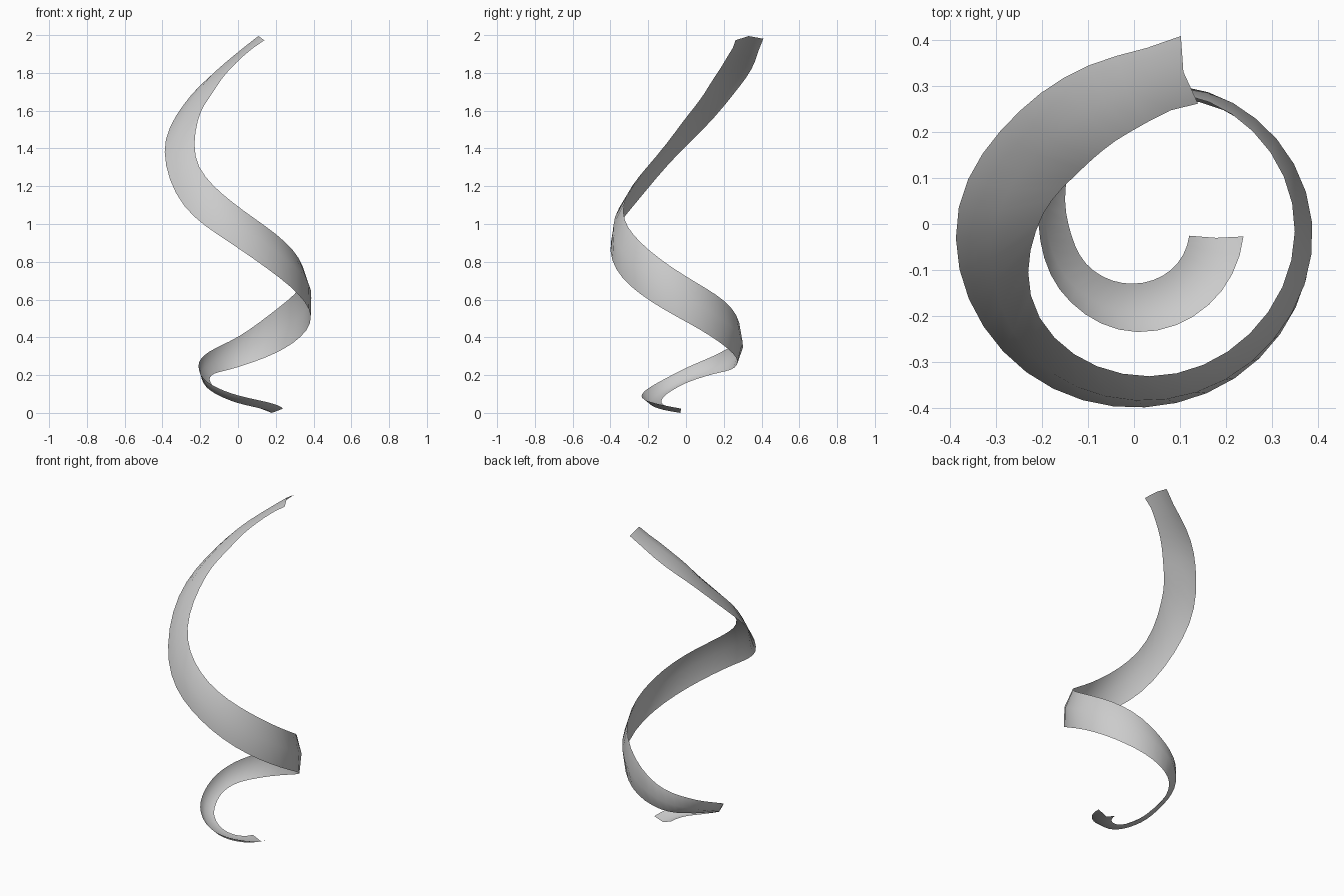
import bpy, bmesh, math
from mathutils import Vector

if "Cube" in bpy.data.objects:
    bpy.data.objects.remove(bpy.data.objects["Cube"])

# Ribbon edge profiles: (clockwise angle in degrees, radius, height)
lower = [(12, .123, .03), (45, .128, .04), (90, .13, .065), (135, .135, .112),
         (180, .143, .165), (225, .19, .21), (270, .26, .25), (315, .325, .34),
         (360, .383, .49), (405, .40, .67), (450, .40, .88), (495, .398, 1.10),
         (540, .387, 1.42), (585, .35, 1.69), (630, .375, 1.90), (644, .422, 1.988)]
upper = [(6.5, .24, .03), (45, .24, .06), (90, .235, .10), (135, .217, .165),
         (180, .208, .245), (225, .238, .32), (270, .282, .41), (315, .323, .575),
         (360, .35, .73), (405, .347, .915), (450, .33, 1.10), (495, .29, 1.31),
         (540, .208, 1.57), (585, .165, 1.73), (630, .205, 1.87), (658, .297, 1.98)]
STEPS = 64
BOW = .023


def hermite(keys, a, c):
    """Smooth interpolation of column c at angle a."""
    n = len(keys)
    i = next((k for k in range(n - 1) if a <= keys[k + 1][0]), n - 2)

    def slope(k):
        p, q = keys[max(k - 1, 0)], keys[min(k + 1, n - 1)]
        return (q[c] - p[c]) / (q[0] - p[0])
    p, q = keys[i], keys[i + 1]
    h = q[0] - p[0]
    t = (a - p[0]) / h
    return ((2*t**3 - 3*t**2 + 1) * p[c] + (t**3 - 2*t**2 + t) * h * slope(i)
            + (3*t**2 - 2*t**3) * q[c] + (t**3 - t**2) * h * slope(i + 1))


def edge_point(keys, f):
    a = keys[0][0] + f * (keys[-1][0] - keys[0][0])
    r, z = hermite(keys, a, 1), hermite(keys, a, 2)
    a = -math.radians(a)
    return Vector((r * math.cos(a), r * math.sin(a), z))


low = [edge_point(lower, i / STEPS) for i in range(STEPS + 1)]
up = [edge_point(upper, i / STEPS) for i in range(STEPS + 1)]
centre = [(a + b) / 2 for a, b in zip(low, up)]

# Spiral ribbon with a shallow bowed cross-section
bm = bmesh.new()
rows = []
for i in range(STEPS + 1):
    tangent = centre[min(i + 1, STEPS)] - centre[max(i - 1, 0)]
    normal = (up[i] - low[i]).cross(tangent).normalized()
    mid = centre[i] + normal * BOW
    rows.append([bm.verts.new(p) for p in (low[i], mid, up[i])])
for r, s in zip(rows, rows[1:]):
    for j in range(2):
        bm.faces.new((r[j], r[j + 1], s[j + 1], s[j])).smooth = True
base = min(v.co.z for v in bm.verts)
for v in bm.verts:
    v.co.z -= base
mesh = bpy.data.meshes.new("spiral_ribbon")
bm.to_mesh(mesh)
bm.free()
ribbon = bpy.data.objects.new("spiral_ribbon", mesh)
bpy.context.collection.objects.link(ribbon)
